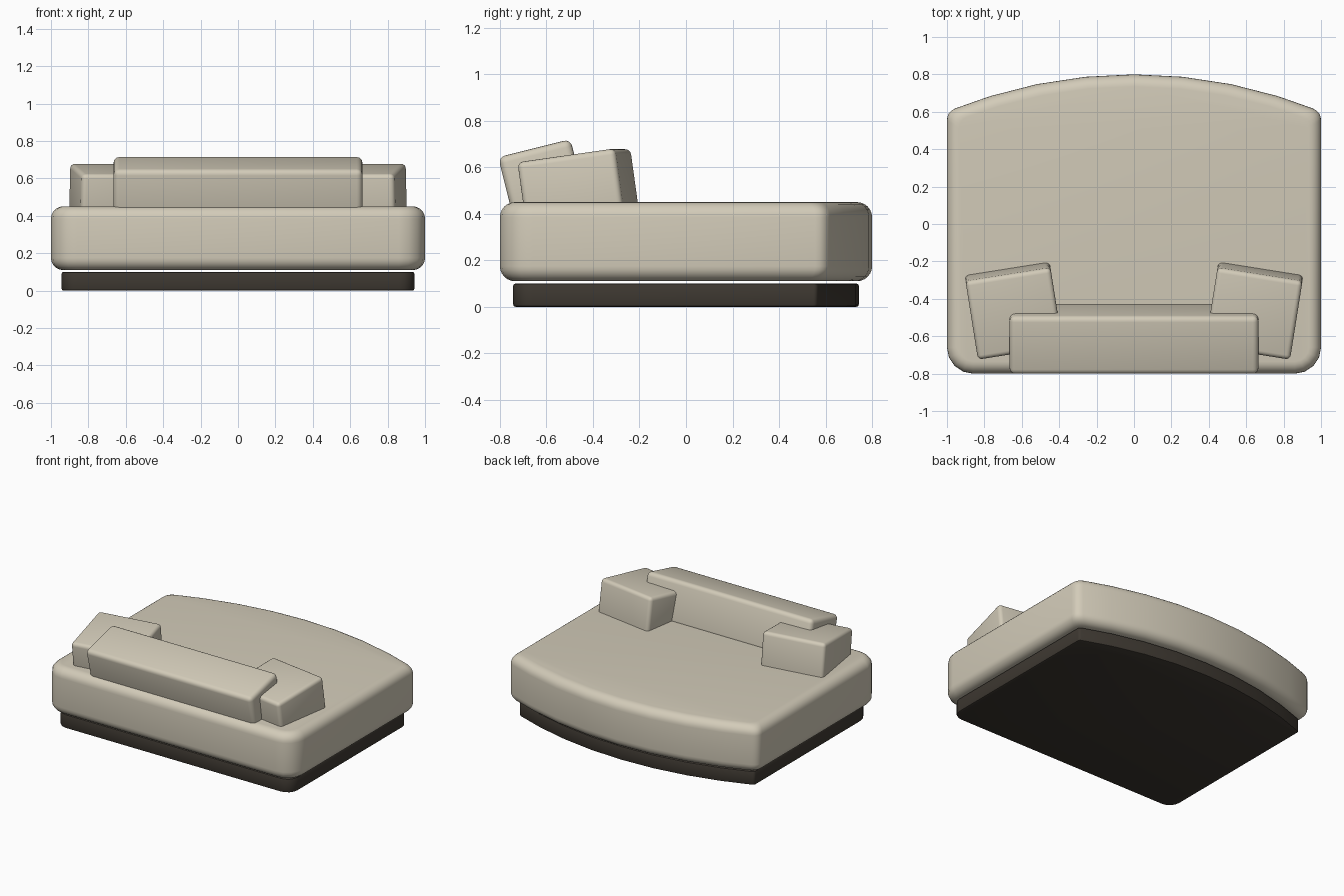
import bpy, bmesh, math
from mathutils import Matrix, Euler, Vector

if "Cube" in bpy.data.objects:
    bpy.data.objects.remove(bpy.data.objects["Cube"])


def material(name, rgb):
    m = bpy.data.materials.new(name)
    m.diffuse_color = (*rgb, 1)
    m.use_nodes = True
    m.node_tree.nodes["Principled BSDF"].inputs["Base Color"].default_value = m.diffuse_color
    return m


CREAM = material("cream fabric", (0.65, 0.60, 0.485))
DARK = material("dark wood", (0.048, 0.040, 0.031))


def finish(name, bm, mat, angle):
    bmesh.ops.recalc_face_normals(bm, faces=bm.faces)
    me = bpy.data.meshes.new(name)
    bm.to_mesh(me)
    bm.free()
    me.materials.append(mat)
    ob = bpy.data.objects.new(name, me)
    bpy.context.collection.objects.link(ob)
    bpy.ops.object.select_all(action='DESELECT')
    ob.select_set(True)
    bpy.context.view_layer.objects.active = ob
    bpy.ops.object.shade_smooth_by_angle(angle=math.radians(angle))
    return ob


def outline(d, front_c):
    """Right half of the bowed plan, inset by d, mirrored into a full loop."""
    X, R, yc = 1 - d, 2.6 - d, -1.8
    arc = lambda x: yc + math.sqrt(R * R - x * x)
    r = max(0.14 - d, 0.03)
    half = []
    for i in range(5):                                   # rounded corner at -y
        a = math.radians(-90 + 22.5 * i)
        half.append((X - r + r * math.cos(a), -0.8 + d + r + r * math.sin(a)))
    p0, p1, p2 = (Vector(p) for p in ((X, arc(X) - front_c), (X, arc(X)), (X - front_c, arc(X - front_c))))
    for i in range(5):                                   # tight corner at +y
        t = i / 4
        half.append(tuple(p0 * (1 - t) ** 2 + p1 * 2 * t * (1 - t) + p2 * t * t))
    for k in (0.77, 0.52, 0.26):                         # bowed edge
        half.append((k * X, arc(k * X)))
    return half + [(0, arc(0))] + [(-x, y) for x, y in reversed(half)]


def slab(name, mat, inset, z0, z1, bevel, steps, front_c, angle):
    """Bowed slab with rounded top and bottom rims, built from stacked loops."""
    prof = []
    for i in range(steps + 1):
        a = math.pi / 2 * i / steps
        prof.append((bevel * (1 - math.sin(a)), bevel * (1 - math.cos(a))))
    levels = [(d, z0 + h) for d, h in prof] + [(d, z1 - h) for d, h in reversed(prof)]
    bm = bmesh.new()
    loops = [[bm.verts.new((x, y, z)) for x, y in outline(inset + d, front_c)] for d, z in levels]
    n = len(loops[0])
    for a, b in zip(loops, loops[1:]):
        for i in range(n):
            j = (i + 1) % n
            bm.faces.new((a[i], a[j], b[j], b[i]))
    bm.faces.new(loops[0][::-1])
    bm.faces.new(loops[-1])
    return finish(name, bm, mat, angle)


def cushion(name, size, top, tilt, turn, bevel):
    """Rounded box placed by the centre of its top face."""
    rot = Euler((math.radians(tilt), 0, math.radians(turn))).to_matrix().to_4x4()
    bm = bmesh.new()
    bmesh.ops.create_cube(bm, size=1)
    bmesh.ops.scale(bm, vec=size, verts=bm.verts)
    bmesh.ops.translate(bm, vec=(0, 0, -size[2] / 2), verts=bm.verts)
    bmesh.ops.bevel(bm, geom=bm.edges[:], offset=bevel, segments=4, profile=0.5, affect='EDGES')
    bmesh.ops.transform(bm, matrix=Matrix.Translation(top) @ rot, verts=bm.verts)
    return finish(name, bm, CREAM, 35)


# plinth and seat
slab("plinth", DARK, 0.057, 0.0, 0.10, 0.01, 2, 0.015, 30)
slab("seat", CREAM, 0.0, 0.11, 0.45, 0.065, 6, 0.045, 40)

# long cushion and the two turned side cushions
cushion("back_cushion", (1.33, 0.32, 0.30), (0, -0.652, 0.682), 14, 0, 0.03)
for side, s in (("left", -1), ("right", 1)):
    cushion(side + "_cushion", (0.46, 0.43, 0.27), (0.64 * s, -0.482, 0.651), 8, -9 * s, 0.025)
